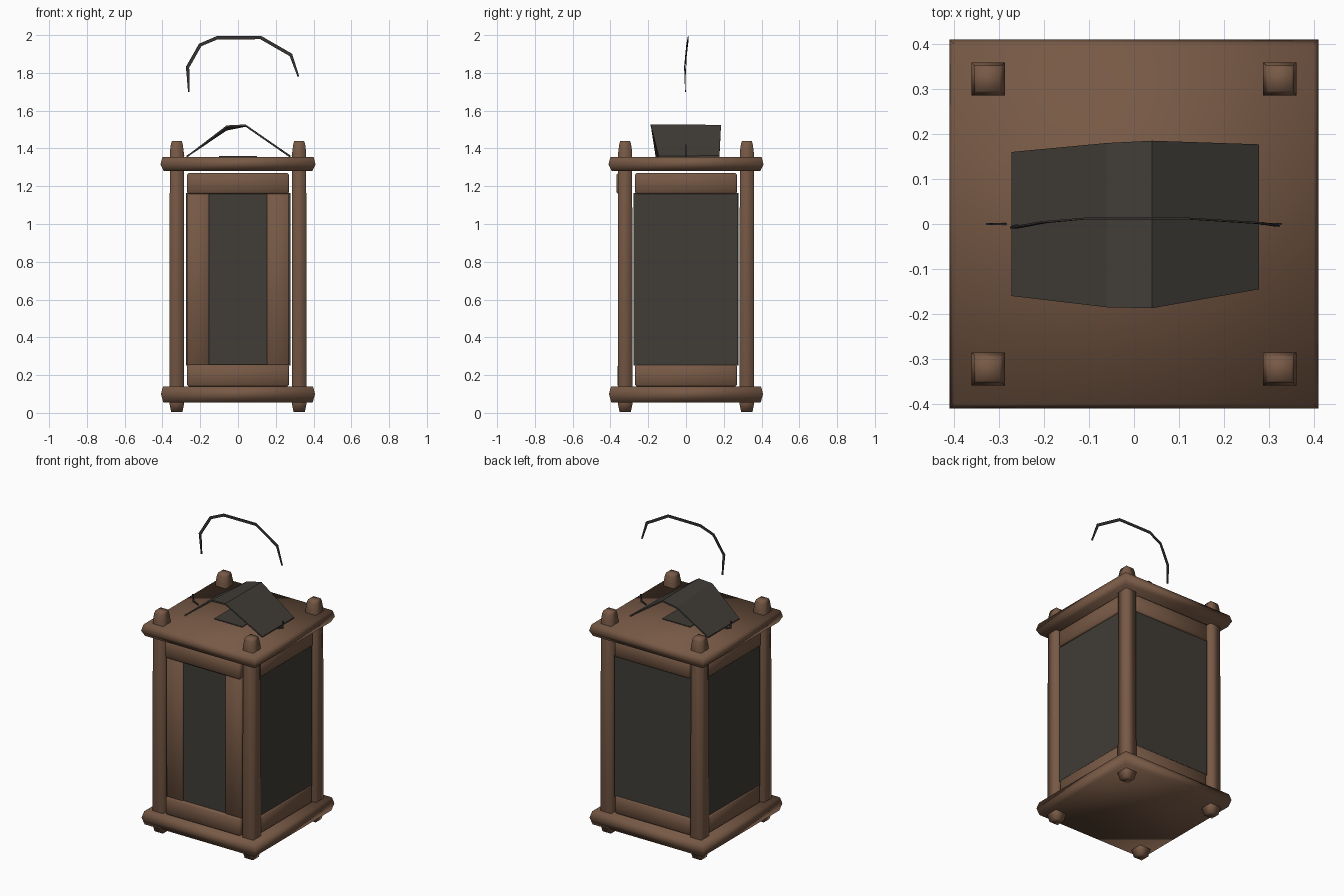
import bpy, bmesh, math
from mathutils import Vector

if "Cube" in bpy.data.objects:
    bpy.data.objects.remove(bpy.data.objects["Cube"])


def material(name, rgb):
    m = bpy.data.materials.new(name)
    m.diffuse_color = (*rgb, 1)
    m.use_nodes = True
    m.node_tree.nodes["Principled BSDF"].inputs["Base Color"].default_value = m.diffuse_color
    return m


WOOD = material("brown wood", (0.185, 0.1, 0.06))
DARK = material("dark grey paper", (0.052, 0.046, 0.038))
IRON = material("black iron", (0.035, 0.032, 0.03))


def finish(name, bm, mat, smooth=False):
    bmesh.ops.recalc_face_normals(bm, faces=bm.faces)
    me = bpy.data.meshes.new(name)
    bm.to_mesh(me)
    bm.free()
    me.materials.append(mat)
    for p in me.polygons:
        p.use_smooth = smooth
    ob = bpy.data.objects.new(name, me)
    bpy.context.collection.objects.link(ob)
    return ob


def stack(name, cx, cy, rings, mat, smooth=True):
    """Square column lofted through (z, half width) rings."""
    bm = bmesh.new()
    loops = []
    for z, h in rings:
        loops.append([bm.verts.new((cx + sx * h, cy + sy * h, z))
                      for sx, sy in ((-1, -1), (1, -1), (1, 1), (-1, 1))])
    for a, b in zip(loops, loops[1:]):
        for i in range(4):
            j = (i + 1) % 4
            bm.faces.new((a[i], a[j], b[j], b[i]))
    bm.faces.new(loops[0])
    bm.faces.new(loops[-1])
    return finish(name, bm, mat, smooth)


def box(name, lo, hi, mat, angle=0, bevel=0):
    """Box from corner to corner, turned about the z axis."""
    bm = bmesh.new()
    bmesh.ops.create_cube(bm, size=1)
    lo, hi = Vector(lo), Vector(hi)
    for v in bm.verts:
        v.co = (lo + hi) / 2 + v.co * (hi - lo)
    if bevel:
        bmesh.ops.bevel(bm, geom=bm.edges[:], offset=bevel, segments=1, affect='EDGES')
    ob = finish(name, bm, mat, bool(bevel))
    ob.rotation_euler.z = angle
    return ob


def ribbon(name, pts, width, mat):
    """Thin tapering strip standing in the xz plane."""
    bm = bmesh.new()
    pts = [Vector(p) for p in pts]
    pairs = []
    for i, p in enumerate(pts):
        t = (pts[min(i + 1, len(pts) - 1)] - pts[max(i - 1, 0)]).normalized()
        n = Vector((-t.z, 0, t.x)) * width * (0.25 if i in (0, len(pts) - 1) else 0.5)
        d = Vector((0, 0.002, 0))
        pairs.append([bm.verts.new(p + q) for q in (n - d, n + d, -n + d, -n - d)])
    for a, b in zip(pairs, pairs[1:]):
        for i in range(4):
            j = (i + 1) % 4
            bm.faces.new((a[i], a[j], b[j], b[i]))
    bm.faces.new(pairs[0])
    bm.faces.new(pairs[-1])
    return finish(name, bm, mat)


# Base and top boards with bulging edges
stack("base_board", 0, 0, [(0.055, 0.395), (0.1, 0.408), (0.14, 0.397)], WOOD)
stack("top_board", 0, 0, [(1.28, 0.393), (1.315, 0.41), (1.355, 0.4)], WOOD)

# Corner posts poking through both boards
for sx, nx in ((-1, "left"), (1, "right")):
    for sy, ny in ((-1, "front"), (1, "back")):
        stack(f"{ny}_{nx}_post", sx * 0.324, sy * 0.322,
              [(0.005, 0.03), (0.05, 0.039), (1.38, 0.037), (1.425, 0.031), (1.44, 0.026)], WOOD)

# Rails on four sides, paper panels on three
for k, side in enumerate(("front", "right", "back", "left")):
    a = k * math.pi / 2
    out = 0.368 if side == "front" else 0.352
    box(f"{side}_top_rail", (-0.27, -out, 1.16), (0.27, -0.29, 1.27), WOOD, a, 0.008)
    box(f"{side}_bottom_rail", (-0.27, -out + 0.005, 0.14), (0.27, -0.29, 0.255), WOOD, a, 0.008)
    if side != "front":
        box(f"{side}_panel", (-0.277, -0.34, 0.25), (0.275, -0.325, 1.165), DARK, a)

# Front: two wide stiles with a narrow panel between
for sx, nx in ((-1, "left"), (1, "right")):
    box(f"front_{nx}_stile", (sx * 0.212 - 0.059, -0.352, 0.25),
        (sx * 0.212 + 0.059, -0.305, 1.165), WOOD, 0, 0.006)
box("front_panel", (-0.157, -0.343, 0.25), (0.157, -0.328, 1.165), DARK)

# Vent plate beneath the little roof
box("vent_plate", (-0.1, -0.1, 1.353), (0.1, 0.1, 1.36), DARK)

# Folded smoke roof: x, z front, z back, y front, y back
bm = bmesh.new()
rows = []
for x, zf, zb, yf, yb in ((-0.272, 1.36, 1.362, -0.16, 0.16), (-0.06, 1.522, 1.505, -0.185, 0.18),
                          (0.04, 1.527, 1.525, -0.187, 0.185), (0.278, 1.36, 1.362, -0.145, 0.177)):
    rows.append([bm.verts.new(c) for c in ((x, yf, zf), (x, yb, zb),
                                           (x, yb, zb - 0.01), (x, yf, zf - 0.01))])
for a, b in zip(rows, rows[1:]):
    for i in range(4):
        j = (i + 1) % 4
        bm.faces.new((a[i], a[j], b[j], b[i]))
bm.faces.new(rows[0])
bm.faces.new(rows[-1])
finish("smoke_roof", bm, DARK)

# Carrying handle arc and its two hooks
ribbon("handle", [(-0.26, -0.003, 1.70), (-0.267, -0.008, 1.83), (-0.2, 0.004, 1.948),
                  (-0.11, 0.012, 1.986), (0.12, 0.012, 1.987), (0.28, 0.002, 1.895),
                  (0.32, -0.004, 1.78)], 0.018, IRON)
for sx, nx in ((-1, "left"), (1, "right")):
    ribbon(f"{nx}_handle_hook", [(sx * 0.285, 0, 1.36), (sx * 0.32, 0, 1.375),
                                 (sx * 0.325, 0, 1.42)], 0.014, IRON)
